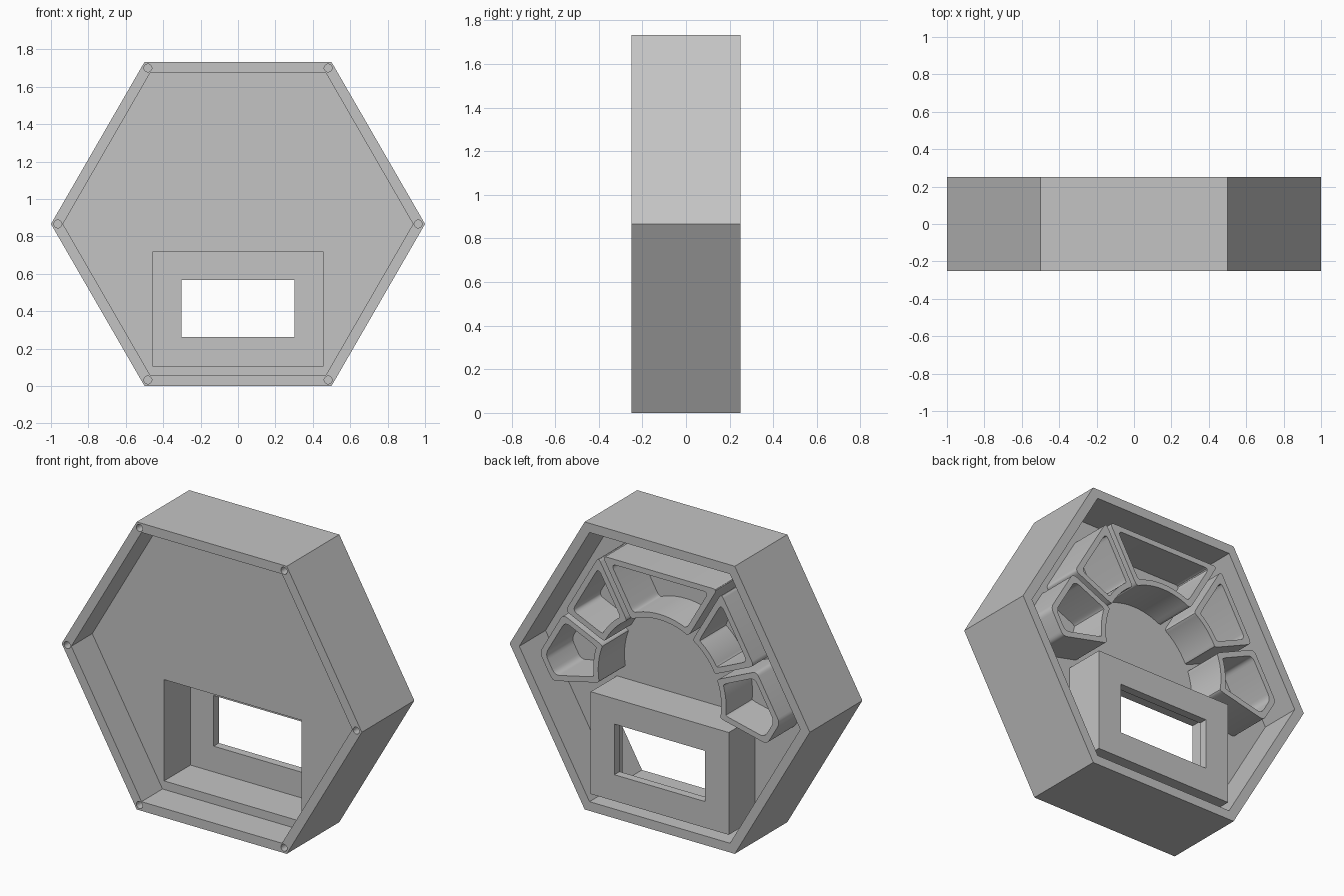
import bpy, bmesh, math
from mathutils import Vector

cube = bpy.data.objects.get("Cube")
if cube:
    bpy.data.objects.remove(cube, do_unlink=True)

CZ = math.sqrt(3) / 2          # height of the hexagon centre
BACK, FRONT = 0.25, -0.25

grey = bpy.data.materials.new("plain_grey")
grey.use_nodes = True
grey.diffuse_color = (0.55, 0.55, 0.55, 1)
grey.node_tree.nodes["Principled BSDF"].inputs["Base Color"].default_value = (0.55, 0.55, 0.55, 1)


def finish(name, bm):
    bmesh.ops.recalc_face_normals(bm, faces=bm.faces)
    mesh = bpy.data.meshes.new(name)
    bm.to_mesh(mesh)
    bm.free()
    mesh.materials.append(grey)
    ob = bpy.data.objects.new(name, mesh)
    bpy.context.collection.objects.link(ob)
    return ob


def activate(ob):
    bpy.ops.object.select_all(action='DESELECT')
    ob.select_set(True)
    bpy.context.view_layer.objects.active = ob


def add_loop(bm, pts, y):
    return [bm.verts.new((p[0], y, CZ + p[1])) for p in pts]


def bridge(bm, a, b):
    n = len(a)
    for i in range(n):
        bm.faces.new((a[i], a[(i + 1) % n], b[(i + 1) % n], b[i]))


def prism(bm, pts, y0, y1):
    a, b = add_loop(bm, pts, y0), add_loop(bm, pts, y1)
    bridge(bm, a, b)
    bm.faces.new(a)
    bm.faces.new(b)


def frame(name, outer, inner, y0, y1):
    """Hollow extrusion between two outlines with equal point counts."""
    bm = bmesh.new()
    loops = [add_loop(bm, p, y) for p, y in
             ((outer, y0), (outer, y1), (inner, y1), (inner, y0))]
    for i in range(4):
        bridge(bm, loops[i], loops[(i + 1) % 4])
    return finish(name, bm)


def cut(ob, cutter):
    cutter.hide_render = True
    mod = ob.modifiers.new("cut", 'BOOLEAN')
    mod.operation, mod.solver, mod.object = 'DIFFERENCE', 'EXACT', cutter
    activate(ob)
    bpy.ops.object.modifier_apply(modifier=mod.name)
    bpy.data.objects.remove(cutter, do_unlink=True)


def polar(r, deg):
    return Vector((math.cos(math.radians(deg)), math.sin(math.radians(deg)))) * r


def ngon(r, n):
    return [polar(r, 360 * i / n) for i in range(n)]


def rect(x, z0, z1):
    return [(-x, z0 - CZ), (x, z0 - CZ), (x, z1 - CZ), (-x, z1 - CZ)]


# Hexagonal shell with blind screw holes in the front rim
shell = frame("hexagon_shell", ngon(1, 6), ngon(0.936, 6), FRONT, BACK)
bm = bmesh.new()
for c in ngon(0.963, 6):
    prism(bm, [c + p for p in ngon(0.021, 20)], FRONT - 0.05, FRONT + 0.1)
cut(shell, finish("screw_holes", bm))

# Dividing plate with the opening for the display box
bm = bmesh.new()
prism(bm, ngon(0.945, 6), -0.05, 0)
plate = finish("dividing_plate", bm)
bm = bmesh.new()
prism(bm, rect(0.457, 0.107, 0.717), -0.2, 0.2)
cut(plate, finish("box_opening", bm))

# Thin-walled box and its window panel
frame("box_walls", rect(0.46, 0.104, 0.72), rect(0.457, 0.107, 0.717), -0.05, BACK)
frame("window_panel", rect(0.458, 0.106, 0.718), rect(0.302, 0.262, 0.567), 0.2, BACK)


def fillet(pts, corners, radius, steps=5):
    """Round the listed corners of an outline."""
    out = []
    for i, p in enumerate(pts):
        if i not in corners:
            out.append(p)
            continue
        a, b = pts[i - 1] - p, pts[(i + 1) % len(pts)] - p
        a, b = (p + v.normalized() * min(radius, v.length * 0.45) for v in (a, b))
        for k in range(steps + 1):
            t = k / steps
            out.append(a * (1 - t) ** 2 + p * 2 * t * (1 - t) + b * t * t)
    return out


def cup_outline(a0, a1, inset, radius):
    """Ring sector: straight hexagon side outside, round arc inside."""
    apothem, arc_r, s = 0.693 - inset, 0.41 + inset, 0.016 + inset
    low, high = [], []
    for ang, side, sign, ends in ((a0, a0 + 1, 1, low), (a1, a1 - 1, -1, high)):
        d, n = polar(1, ang), polar(1, ang + 90 * sign)
        h = polar(1, 60 * math.floor(side / 60) + 30)
        ends.append(n * s + d * math.sqrt(arc_r ** 2 - s ** 2))
        ends.append(n * s + d * (apothem - s * n.dot(h)) / d.dot(h))
    pts = [low[0], low[1]]
    if a0 < 0 < a1:                       # cup wraps round a hexagon corner
        pts.append(polar(apothem / math.cos(math.radians(30)), 0))
    pts += [high[1], high[0]]
    corners = set(range(len(pts)))
    t0, t1 = (math.degrees(math.atan2(p.y, p.x)) for p in (low[0], high[0]))
    pts += [polar(arc_r, t1 + (t0 - t1) * k / 10) for k in range(1, 10)]
    return fillet(pts, corners, radius)


# Five open storage cups around the upper part of the back
def cup(name, a0, a1, mirror):
    outlines = [cup_outline(a0, a1, i, r) for i, r in ((0, 0.03), (0.033, 0.035))]
    if mirror:
        outlines = [[Vector((-p.x, p.y)) for p in o] for o in outlines]
    activate(frame(name, *outlines, -0.01, BACK))
    bpy.ops.object.shade_smooth_by_angle(angle=math.radians(30))


cup("top_cup", 60, 120, False)
for side, mirror in (("left", False), ("right", True)):
    cup(side + "_upper_cup", 24, 60, mirror)
    cup(side + "_lower_cup", -13, 24, mirror)
